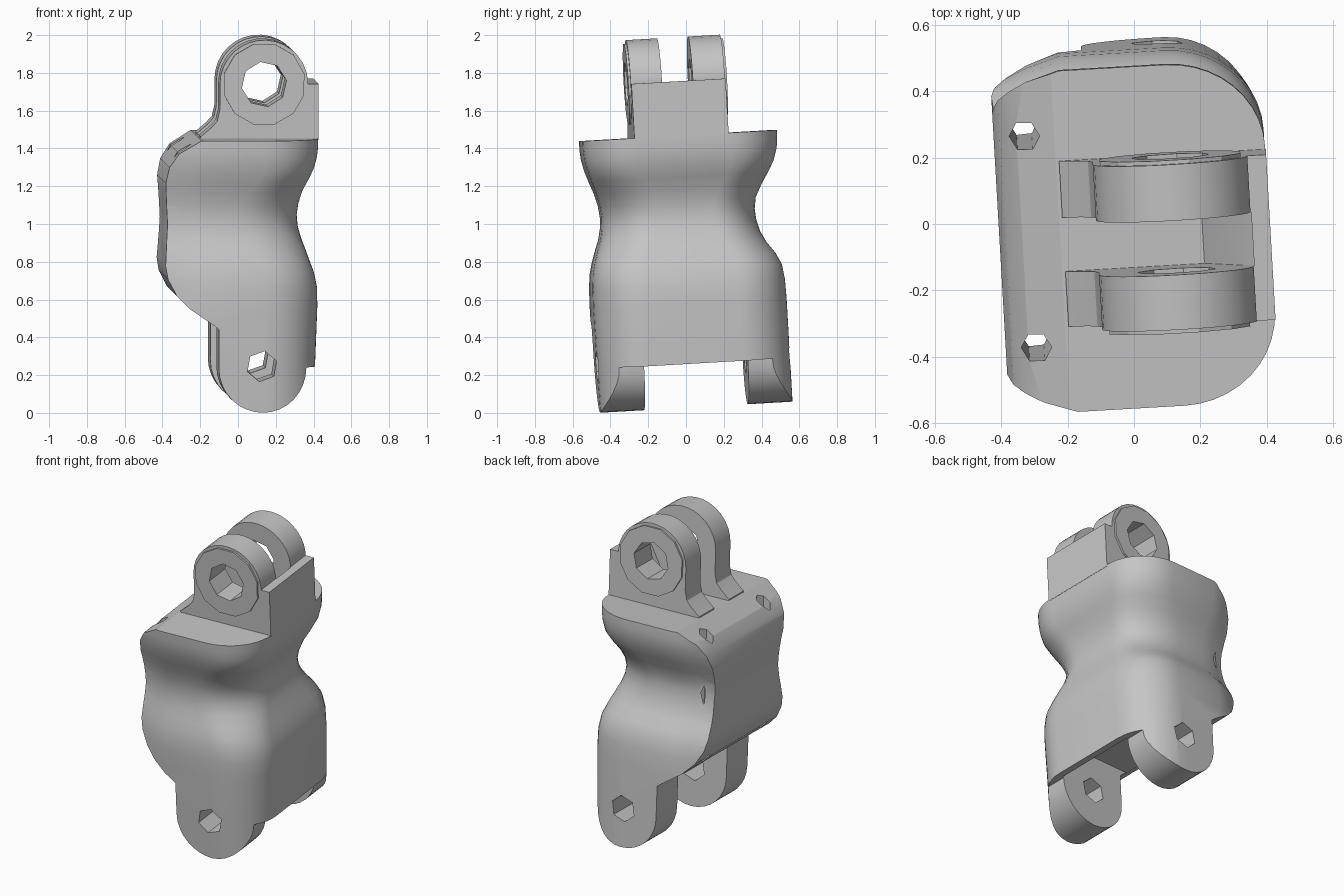
import bpy, bmesh
from math import sin, cos, pi, radians
from mathutils import Matrix

cube = bpy.data.objects.get("Cube")
if cube:
    bpy.data.objects.remove(cube, do_unlink=True)

MID = -0.012          # y of the middle plane
UP = (0.12, 1.757)    # upper hinge axis (x, z)
LOW = (0.106, 0.264)  # lower hinge axis (x, z)

grey = bpy.data.materials.new("plain_grey")
grey.use_nodes = True
grey.diffuse_color = (0.56, 0.56, 0.56, 1)
grey.node_tree.nodes["Principled BSDF"].inputs["Base Color"].default_value = (0.56, 0.56, 0.56, 1)


def loft(name, rings):
    """Closed skin through rings of points, capped at both ends."""
    bm = bmesh.new()
    rows = [[bm.verts.new(p) for p in ring] for ring in rings]
    n = len(rows[0])
    for a, b in zip(rows, rows[1:]):
        for i in range(n):
            j = (i + 1) % n
            bm.faces.new((a[i], a[j], b[j], b[i]))
    bm.faces.new(rows[0])
    bm.faces.new(rows[-1])
    bmesh.ops.recalc_face_normals(bm, faces=bm.faces)
    mesh = bpy.data.meshes.new(name)
    bm.to_mesh(mesh)
    bm.free()
    mesh.materials.append(grey)
    ob = bpy.data.objects.new(name, mesh)
    bpy.context.collection.objects.link(ob)
    return ob


def slab(name, profile, y0, y1):
    """Extrude an (x, z) profile along y, measured from the middle plane."""
    return loft(name, [[(x, MID + y, z) for x, z in profile] for y in (y0, y1)])


def arc(centre, r, start, end, n):
    angles = [radians(start + (end - start) * i / n) for i in range(n + 1)]
    return [(centre[0] + r * cos(a), centre[1] + r * sin(a)) for a in angles]


def pin(centre, r, sides, y0, y1, turn=0):
    return slab("pin", arc(centre, r, turn, turn + 360, sides)[:-1], y0, y1)


def boolean(ob, cutter, operation="DIFFERENCE"):
    mod = ob.modifiers.new("cut", "BOOLEAN")
    mod.operation, mod.object, mod.solver = operation, cutter, "EXACT"
    bpy.context.view_layer.objects.active = ob
    bpy.ops.object.modifier_apply(modifier=mod.name)
    bpy.data.objects.remove(cutter, do_unlink=True)


def half_outline(depth, right, waist):
    """One side of the body: chamfered left corner, round right end that widens at the waist."""
    corner = 0.435 - 0.75 * (0.515 - depth)
    side = [(-0.45, corner - 0.03), (-0.408, corner),
            (-0.3, corner + 0.62 * (depth - corner)), (-0.2, depth)]
    cx, cy = 0.12 - 0.15 * waist, 0.25 - 0.11 * waist
    for i in range(11):
        t = pi / 2 * (1 - i / 10)
        side.append((cx + (right - cx) * cos(t), cy + (depth - cy) * sin(t)))
    return side


def section(z, front, back, right):
    waist = max(0, (0.50 - front) / 0.07)
    ring = [(x, MID + y, z) for x, y in half_outline(back, right, waist)]
    return ring + [(x, MID - y, z) for x, y in reversed(half_outline(front, right, waist))]


# Waisted body: height, front depth, back depth, right-hand reach
LEVELS = [(-0.05, .505, .515, .39), (0.3, .51, .515, .397), (0.58, .512, .515, .407),
          (0.68, .51, .512, .405), (0.76, .503, .50, .388), (0.82, .488, .472, .366),
          (0.88, .469, .43, .345), (0.94, .447, .402, .323), (1.0, .434, .387, .307),
          (1.06, .431, .382, .302), (1.12, .438, .39, .31), (1.19, .457, .423, .33),
          (1.25, .48, .458, .36), (1.31, .50, .488, .386), (1.37, .514, .507, .402),
          (1.42, .518, .514, .408), (1.6, .518, .515, .41)]
body = loft("knuckle_body", [section(*level) for level in LEVELS])

# Side profile trims the sloped shoulder, the belly and the rounded lower lugs
profile = [(-0.225, 1.47), (0.6, 1.47), (0.6, 0.25)]
profile += arc(LOW, 0.235, 0, -180, 16)
profile += [(-0.129, 0.47), (-0.16, 0.495), (-0.28, 0.575), (-0.35, 0.645), (-0.395, 0.73),
            (-0.408, 0.80), (-0.396, 1.02), (-0.408, 1.24), (-0.39, 1.325), (-0.34, 1.40)]
boolean(body, slab("side_profile", profile, -0.8, 0.8), "INTERSECT")

# Hinge slot between the lower lugs
slot = [(0.352, -0.2)] + arc(LOW, 0.246, 0, 90, 8) + [(-0.5, 0.51), (-0.5, -0.2)]
boolean(body, slab("slot", slot, -0.273, 0.278))

# Lower pin hole and the two cord holes
boolean(body, pin((0.1, 0.275), 0.082, 6, -0.8, 0.8, 20))
for y in (-0.32, 0.32):
    ring = arc((-0.315, MID + y), 0.046, 0, 360, 6)[:-1]
    boolean(body, loft("cord_hole", [[(x, v, z) for x, v in ring] for z in (0.3, 1.7)]))

# Upper lugs, each with a shallow ring and a pin hole
parts = [body]
lug_profile = [(0.41, 1.46), (0.41, 1.758), (0.352, 1.758)] + arc(UP, 0.234, 5, 180, 15)
lug_profile += [(-0.114, 1.62), (-0.128, 1.56), (-0.16, 1.525), (-0.215, 1.478), (-0.215, 1.46)]
for name, inner, outer, rim in (("front", -0.092, -0.258, -0.27), ("back", 0.072, 0.242, 0.254)):
    lug = slab(name + "_upper_lug", lug_profile, inner, outer)
    boolean(lug, pin(UP, 0.22, 12, (inner + outer) / 2, rim, 15), "UNION")
    boolean(lug, pin(UP, 0.12, 8, -0.8, 0.8, 10))
    parts.append(lug)

# Stop wall with its sloped inner foot
wall = [(0.355, 1.46), (0.41, 1.46), (0.41, 1.758), (0.355, 1.758)]
parts.append(slab("stop_wall", wall, -0.15, 0.15))
foot = [(0.2, 1.46), (0.37, 1.46), (0.37, 1.74), (0.33, 1.70)]
parts.append(slab("stop_foot", foot, -0.12, 0.1))

# Smooth shading, then a slight lean of the whole piece
lean = (Matrix.Translation((0, 0, 1)) @ Matrix.Rotation(radians(3.3), 4, "Z")
        @ Matrix.Rotation(radians(3.3), 4, "X") @ Matrix.Translation((0, 0, -1)))
for ob in parts:
    bpy.ops.object.select_all(action="DESELECT")
    ob.select_set(True)
    bpy.context.view_layer.objects.active = ob
    bpy.ops.object.shade_smooth_by_angle(angle=radians(28))
    ob.matrix_world = lean
